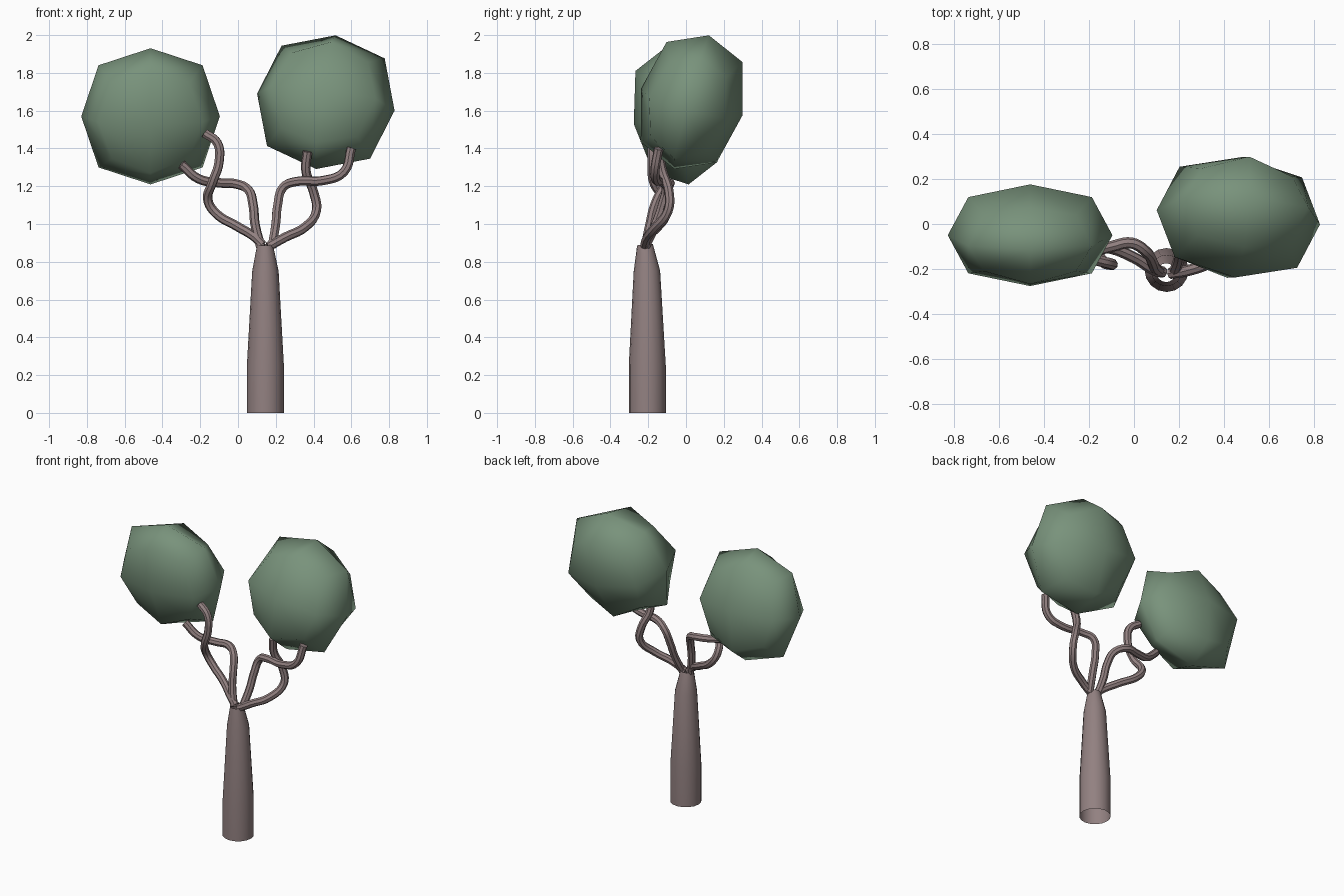
import bpy
from math import radians

if "Cube" in bpy.data.objects:
    bpy.data.objects.remove(bpy.data.objects["Cube"])


def material(name, rgb):
    m = bpy.data.materials.new(name)
    m.diffuse_color = (*rgb, 1)
    m.use_nodes = True
    m.node_tree.nodes["Principled BSDF"].inputs["Base Color"].default_value = m.diffuse_color
    return m


BARK = material("bark", (0.29, 0.22, 0.22))
LEAF = material("leaf", (0.19, 0.29, 0.20))


def tube(name, points, radii, kind, caps, bevel_res):
    """Round tube along a path, turned into a smooth mesh."""
    cu = bpy.data.curves.new(name, 'CURVE')
    cu.dimensions = '3D'
    cu.bevel_depth = 1.0
    cu.bevel_resolution = bevel_res
    cu.resolution_u = 5
    cu.use_fill_caps = caps
    sp = cu.splines.new(kind)
    pts = sp.bezier_points if kind == 'BEZIER' else sp.points
    pts.add(len(points) - 1)
    for p, co, r in zip(pts, points, radii):
        p.radius = r
        if kind == 'BEZIER':
            p.co = co
            p.handle_left_type = p.handle_right_type = 'AUTO'
        else:
            p.co = (*co, 1)
    ob = bpy.data.objects.new(name, cu)
    bpy.context.collection.objects.link(ob)
    bpy.ops.object.select_all(action='DESELECT')
    ob.select_set(True)
    bpy.context.view_layer.objects.active = ob
    bpy.ops.object.convert(target='MESH')
    ob = bpy.context.object
    ob.data.materials.clear()
    ob.data.materials.append(BARK)
    bpy.ops.object.shade_smooth_by_angle(angle=radians(40))


def foliage(name, centre, half, tilt):
    """Cube rounded by one subdivision step into a faceted ball."""
    bpy.ops.mesh.primitive_cube_add(size=2, location=centre,
                                    rotation=[radians(a) for a in tilt])
    ob = bpy.context.object
    ob.name = name
    ob.scale = half
    mod = ob.modifiers.new("round", 'SUBSURF')
    mod.levels = mod.render_levels = 1
    mod.use_limit_surface = False
    ob.data.materials.append(LEAF)
    bpy.ops.object.shade_smooth()


# Trunk: open tapering tube
tube("trunk",
     [(0.145, -0.205, 0), (0.145, -0.205, 0.25), (0.145, -0.207, 0.75),
      (0.143, -0.217, 0.89)],
     [0.098, 0.098, 0.07, 0.042], 'POLY', False, 6)

# Branches: two wavy ones to each foliage ball
branches = {
    "branch_left_upper": [
        (0.12, -0.215, 0.88), (0.09, -0.19, 1.0), (0.08, -0.165, 1.1),
        (0.055, -0.125, 1.18), (-0.01, -0.085, 1.212), (-0.1, -0.1, 1.218),
        (-0.21, -0.13, 1.24), (-0.3, -0.145, 1.315)],
    "branch_left_lower": [
        (0.13, -0.215, 0.89), (0.09, -0.205, 0.93), (0.0, -0.15, 0.985),
        (-0.12, -0.105, 1.06), (-0.16, -0.115, 1.13), (-0.135, -0.17, 1.22),
        (-0.10, -0.18, 1.33), (-0.11, -0.175, 1.43), (-0.175, -0.16, 1.48)],
    "branch_right_upper": [
        (0.18, -0.215, 0.88), (0.2, -0.16, 1.0), (0.21, -0.125, 1.1),
        (0.24, -0.105, 1.195), (0.31, -0.13, 1.225), (0.45, -0.155, 1.23),
        (0.56, -0.165, 1.275), (0.6, -0.145, 1.4)],
    "branch_right_lower": [
        (0.16, -0.22, 0.88), (0.25, -0.205, 0.93), (0.35, -0.165, 0.98),
        (0.415, -0.095, 1.07), (0.4, -0.09, 1.17), (0.36, -0.125, 1.28),
        (0.368, -0.145, 1.385)],
}
for name, path in branches.items():
    tube(name, path, [0.025] * len(path), 'BEZIER', True, 2)

# Foliage balls
foliage("foliage_left", (-0.463, -0.05, 1.57), (0.367, 0.23, 0.366), (10, 0, 0))
foliage("foliage_right", (0.465, 0.03, 1.645), (0.368, 0.278, 0.369), (-15, 7, -5))
